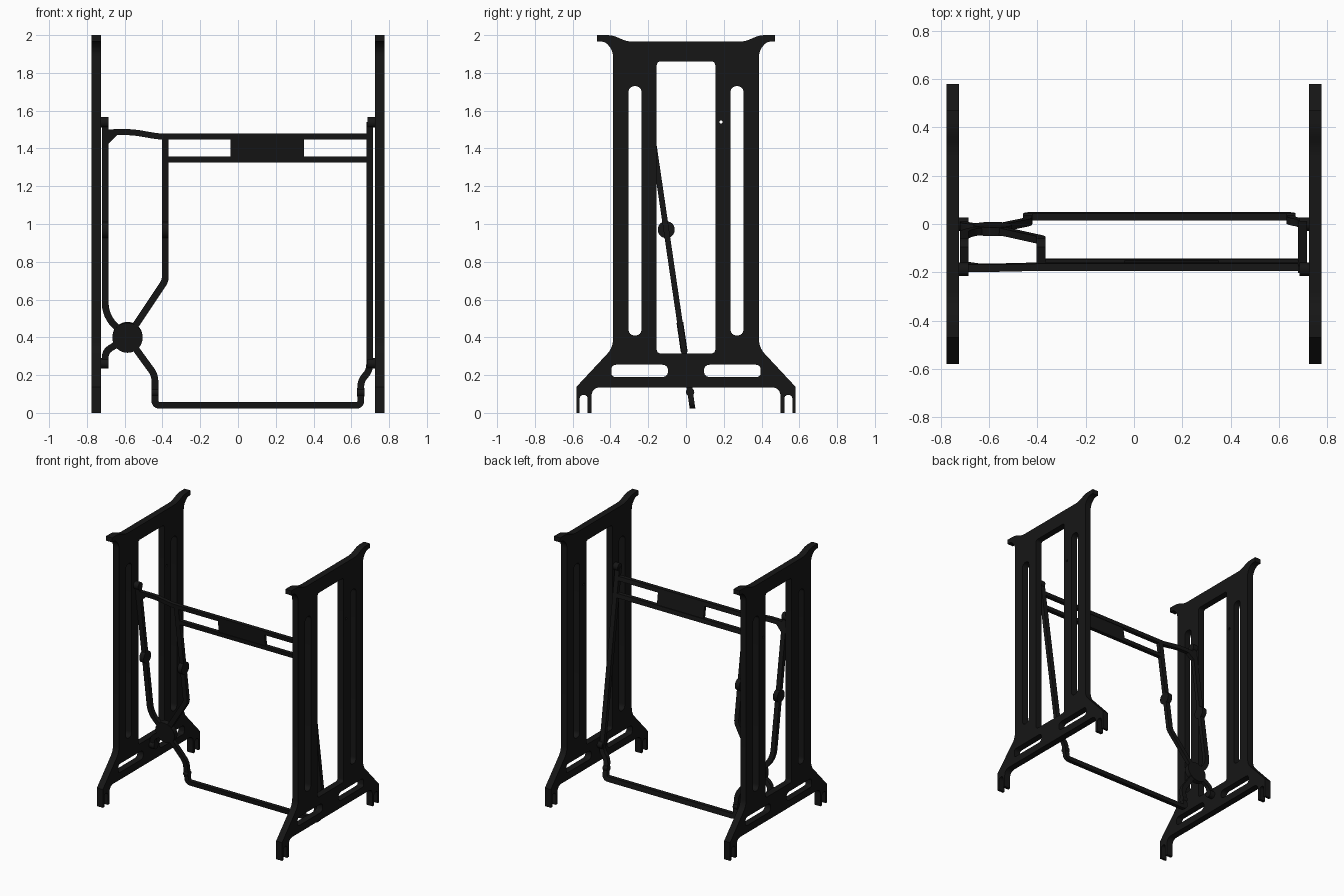
import bpy, bmesh, math
from mathutils import Vector, Matrix

if "Cube" in bpy.data.objects:
    bpy.data.objects.remove(bpy.data.objects["Cube"])

mat = bpy.data.materials.new("black_iron")
mat.diffuse_color = (0.008, 0.008, 0.008, 1)
mat.use_nodes = True
mat.node_tree.nodes["Principled BSDF"].inputs["Base Color"].default_value = mat.diffuse_color


def lean(z):
    """y of the tilted inner frame at height z"""
    return 0.038 - 0.147 * z


def finish(name, bm):
    bmesh.ops.remove_doubles(bm, verts=bm.verts, dist=1e-5)
    bmesh.ops.recalc_face_normals(bm, faces=bm.faces)
    me = bpy.data.meshes.new(name)
    bm.to_mesh(me)
    bm.free()
    me.shade_smooth()
    me.set_sharp_from_angle(angle=math.radians(30))
    me.materials.append(mat)
    ob = bpy.data.objects.new(name, me)
    bpy.context.collection.objects.link(ob)
    return ob


def fillet(pts, closed=True, seg=6):
    """Round the corners of (u, v, tangent length) points"""
    out = []
    n = len(pts)
    for i, (u, v, r) in enumerate(pts):
        p = Vector((u, v))
        if r == 0 or (not closed and i in (0, n - 1)):
            out.append(p)
            continue
        a = p + (Vector(pts[i - 1][:2]) - p).normalized() * r
        b = p + (Vector(pts[(i + 1) % n][:2]) - p).normalized() * r
        for k in range(seg + 1):
            t = k / seg
            w = 0.83 * 2 * t * (1 - t)   # rational weight: close to a circle arc
            s = (1 - t) ** 2 + w + t * t
            out.append(((1 - t) ** 2 * a + w * p + t * t * b) / s)
    return out


def rounded_rect(y0, y1, z0, z1, r):
    return fillet([(y0, z0, r), (y1, z0, r), (y1, z1, r), (y0, z1, r)])


def strip(name, pts, width=0.036, thick=0.03):
    """Flat bar following an (x, z) path inside the tilted plane"""
    path = fillet(pts, closed=False)
    bm = bmesh.new()
    rings = []
    for i, p in enumerate(path):
        d0 = (p - path[i - 1]).normalized() if i else None
        d1 = (path[i + 1] - p).normalized() if i < len(path) - 1 else None
        d0, d1 = d0 or d1, d1 or d0
        t = (d0 + d1).normalized()
        n = Vector((-t.y, t.x)) * width / 2 / max(0.5, t.dot(d1))
        rings.append([bm.verts.new((q.x, lean(q.y) + s * thick / 2, q.y))
                      for q, s in ((p + n, -1), (p - n, -1), (p - n, 1), (p + n, 1))])
    for a, b in zip(rings, rings[1:]):
        for k in range(4):
            bm.faces.new((a[k], a[(k + 1) % 4], b[(k + 1) % 4], b[k]))
    bm.faces.new(rings[0])
    bm.faces.new(rings[-1])
    return finish(name, bm)


def disc(name, x, z, r, depth, axis=(1, 0, 0), seg=28):
    bm = bmesh.new()
    q = Vector(axis).to_track_quat('Z', 'Y').to_matrix().to_4x4()
    bmesh.ops.create_cone(bm, cap_ends=True, segments=seg, radius1=r, radius2=r, depth=depth,
                          matrix=Matrix.Translation((x, lean(z), z)) @ q)
    return finish(name, bm)


# Side frames: cast profile with windows and slots
half = [(0.31, 1.965, 0.03), (0.39, 2.0, 0.03), (0.47, 2.0, 0), (0.47, 1.966, 0),
        (0.43, 1.966, 0.02), (0.387, 1.92, 0.03), (0.387, 0.345, 0.04), (0.58, 0.138, 0),
        (0.58, 0, 0), (0.563, 0, 0), (0.563, 0.095, 0.02), (0.521, 0.095, 0.02),
        (0.521, 0, 0), (0.5, 0, 0), (0.5, 0.135, 0.045)]
outline = fillet(half + [(-u, v, r) for u, v, r in reversed(half)])
holes = [rounded_rect(-0.155, 0.155, 0.315, 1.86, 0.02)]
for s in (-1, 1):
    holes.append(rounded_rect(s * 0.235, s * 0.305, 0.41, 1.73, 0.034))
    holes.append(fillet([(s * 0.095, 0.19, 0.031), (s * 0.395, 0.19, 0.02),
                         (s * 0.395, 0.255, 0.025), (s * 0.095, 0.255, 0.031)]))
holes.append([Vector((0.185 + 0.009 * math.cos(a * math.pi / 6),
                      1.54 + 0.009 * math.sin(a * math.pi / 6))) for a in range(12)])

cu = bpy.data.curves.new("frame_profile", 'CURVE')
cu.dimensions = '2D'
cu.fill_mode = 'BOTH'
cu.extrude = 0.025
for loop in [outline] + holes:
    sp = cu.splines.new('POLY')
    sp.points.add(len(loop) - 1)
    for pt, p in zip(sp.points, loop):
        pt.co = (p.x, p.y, 0, 1)
    sp.use_cyclic_u = True
tmp = bpy.data.objects.new("frame_profile", cu)
bpy.context.collection.objects.link(tmp)
dg = bpy.context.evaluated_depsgraph_get()
flat = bpy.data.meshes.new_from_object(tmp.evaluated_get(dg))
bpy.data.objects.remove(tmp)
stand = Matrix(((0, 0, 1, 0), (1, 0, 0, 0), (0, 1, 0, 0), (0, 0, 0, 1)))
for name, x in (("left_side_frame", -0.75), ("right_side_frame", 0.75)):
    bm = bmesh.new()
    bm.from_mesh(flat)
    bm.transform(Matrix.Translation((x, 0, 0)) @ stand)
    finish(name, bm)

# Tilted inner frame: posts, rails and the bars meeting at the hub
hub = (-0.585, 0.4, 0)
strip("left_post", [(-0.703, 1.54, 0), (-0.703, 0.51, 0.07), hub])
strip("lower_left_arm", [(-0.703, 0.25, 0), (-0.703, 0.325, 0.03), hub])
strip("inner_post", [(-0.385, 1.46, 0), (-0.385, 0.7, 0.02), hub])
strip("bottom_loop", [hub, (-0.44, 0.2, 0.03), (-0.44, 0.04, 0.025), (0.65, 0.04, 0.025),
                      (0.65, 0.17, 0.03), (0.697, 0.225, 0.03), (0.697, 1.54, 0)])
strip("upper_rail", [(-0.703, 1.485, 0), (-0.56, 1.487, 0.04), (-0.42, 1.463, 0.03),
                     (0.7, 1.463, 0)], 0.032)
strip("lower_rail", [(-0.385, 1.341, 0), (0.7, 1.341, 0)], 0.032)
strip("top_left_gusset", [(-0.703, 1.43, 0), (-0.645, 1.487, 0)], 0.03)
strip("centre_panel", [(-0.04, 1.402, 0), (0.35, 1.402, 0)], 0.12, 0.02)

# Hub and round bosses
disc("hub", hub[0], hub[1], 0.08, 0.036, (0, 1, 0.147), 40)
disc("left_post_boss", -0.703, 0.97, 0.045, 0.036)
disc("inner_post_boss", -0.385, 0.97, 0.045, 0.036)
for side, x in (("left", -0.44), ("right", 0.65)):
    disc(side + "_treadle_boss", x, 0.11, 0.022, 0.038)

# Mounting pads against the side frames
for side, s in (("left", -1), ("right", 1)):
    for level, z in (("upper", 1.538), ("lower", 0.262)):
        disc(f"{side}_{level}_pad", s * 0.706, z, 0.028, 0.042)
